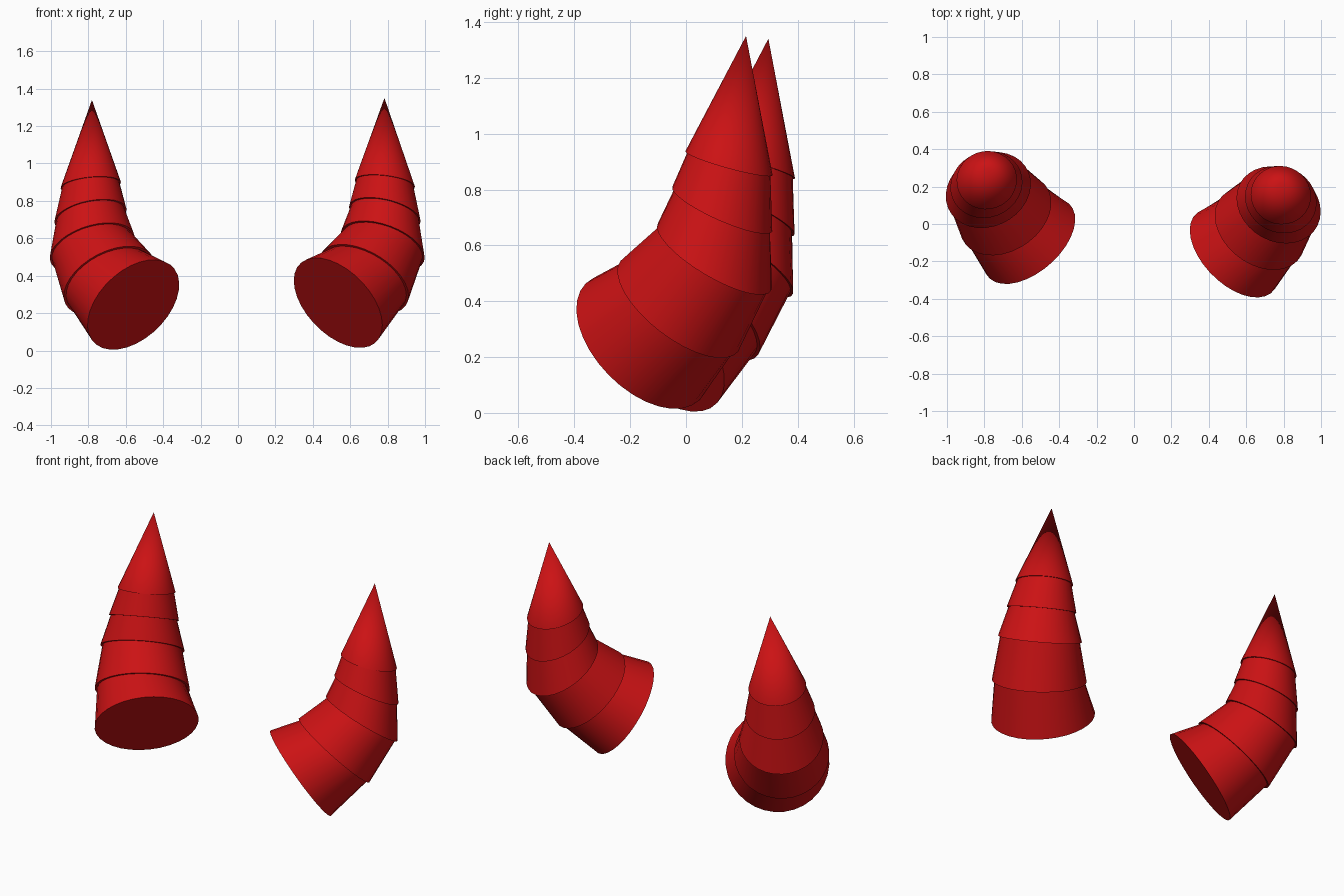
import bpy, bmesh, math
from mathutils import Vector, Matrix

if "Cube" in bpy.data.objects:
    bpy.data.objects.remove(bpy.data.objects["Cube"])

SIDES = 32
TIP = Vector((0.783, 0.215, 1.35))
# Each segment's lower rim: centre, axis direction, radius
RIMS = [
    ((0.535, -0.155, 0.255), (0.585, 0.580, 0.567), 0.292),
    ((0.672, -0.024, 0.382), (0.60, 0.77, 1.00), 0.266),
    ((0.773, 0.102, 0.558), (0.367, 0.595, 1.00), 0.236),
    ((0.785, 0.130, 0.730), (0.24, 0.447, 1.00), 0.196),
    ((0.785, 0.154, 0.894), (0.12, 0.276, 1.00), 0.162),
]

red = bpy.data.materials.new("red")
red.diffuse_color = (0.6, 0.006, 0.007, 1)
red.use_nodes = True
red.node_tree.nodes["Principled BSDF"].inputs["Base Color"].default_value = red.diffuse_color


def add_ring(bm, centre, axis, radius, transform):
    n = Vector(axis).normalized()
    u = Vector((1, 0, 0))
    u = (u - n * u.dot(n)).normalized()
    v = n.cross(u)
    ring = []
    for i in range(SIDES):
        a = 2 * math.pi * i / SIDES
        p = Vector(centre) + radius * (math.cos(a) * u + math.sin(a) * v)
        ring.append(bm.verts.new(transform @ p))
    return ring


def horn(name, transform):
    bm = bmesh.new()
    # Tapered segments, each one sitting inside the wider rim of the next
    rings = []
    for i, (centre, axis, radius) in enumerate(RIMS):
        if i:
            rings.append(add_ring(bm, centre, axis, radius * 0.95, transform))
        rings.append(add_ring(bm, centre, axis, radius, transform))
    for a, b in zip(rings, rings[1:]):
        for i in range(SIDES):
            j = (i + 1) % SIDES
            bm.faces.new((a[i], a[j], b[j], b[i]))
    # Flat base and pointed tip
    bm.faces.new(rings[0][::-1])
    tip = bm.verts.new(transform @ TIP)
    for i in range(SIDES):
        bm.faces.new((rings[-1][i], rings[-1][(i + 1) % SIDES], tip))
    bmesh.ops.recalc_face_normals(bm, faces=bm.faces)
    mesh = bpy.data.meshes.new(name)
    bm.to_mesh(mesh)
    bm.free()
    mesh.materials.append(red)
    obj = bpy.data.objects.new(name, mesh)
    bpy.context.collection.objects.link(obj)
    bpy.ops.object.select_all(action='DESELECT')
    obj.select_set(True)
    bpy.context.view_layer.objects.active = obj
    bpy.ops.object.shade_smooth_by_angle(angle=math.radians(35))


horn("right_horn", Matrix.Identity(4))

# Left horn: mirrored, turned slightly and set a little further back
mirror = Matrix.Diagonal((-1, 1, 1, 1))
turn = (Matrix.Translation((-0.781, 0.295, 1.34))
        @ Matrix.Rotation(math.radians(-4), 4, 'Z')
        @ Matrix.Translation((0.783, -0.215, -1.35)))
horn("left_horn", turn @ mirror)
